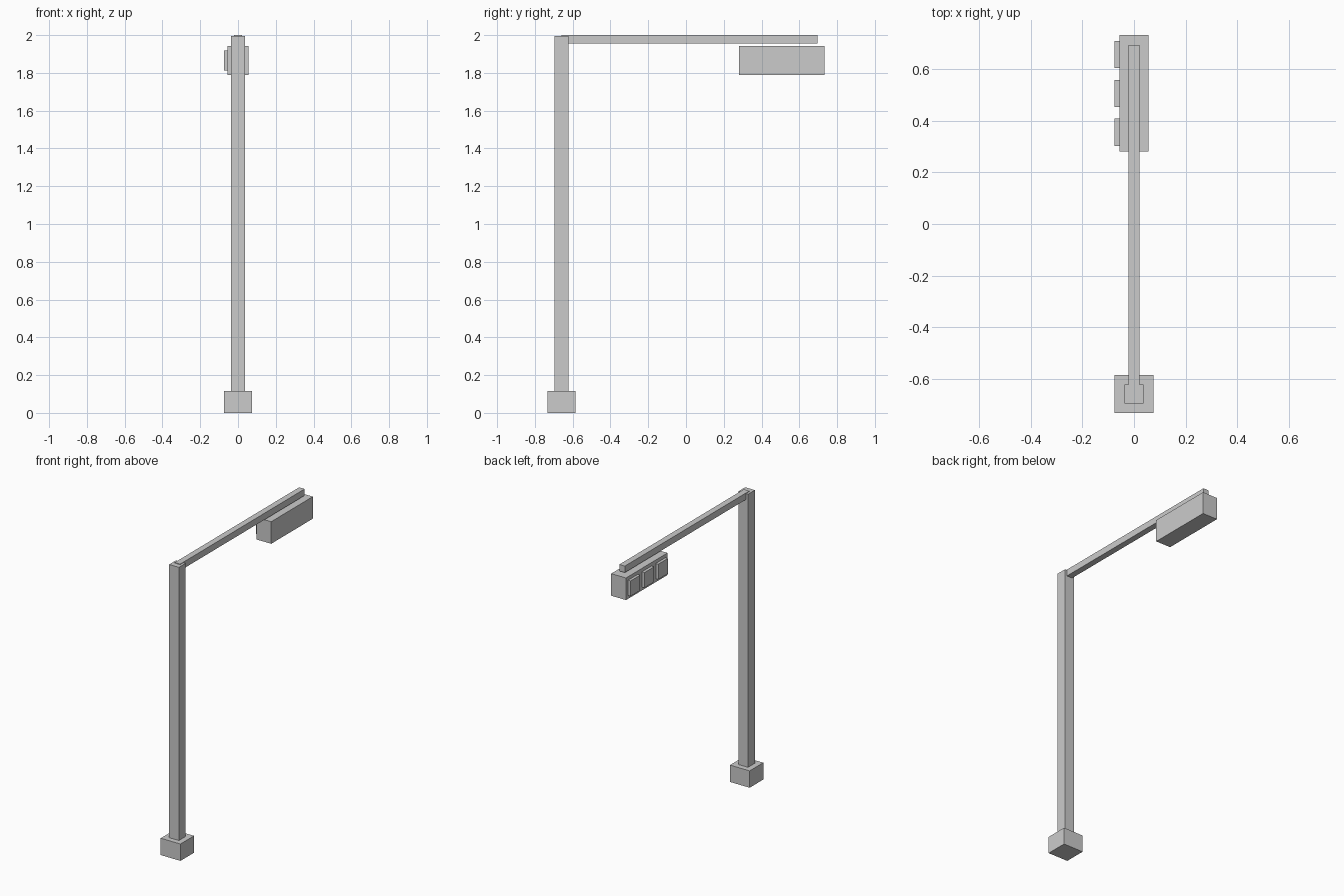
import bpy

if "Cube" in bpy.data.objects:
    bpy.data.objects.remove(bpy.data.objects["Cube"])


def box(name, x, y, z):
    """Axis-aligned box from (min, max) ranges."""
    bpy.ops.mesh.primitive_cube_add(size=1, location=[sum(r) / 2 for r in (x, y, z)])
    ob = bpy.context.object
    ob.name = name
    ob.scale = [r[1] - r[0] for r in (x, y, z)]
    bpy.ops.object.transform_apply(location=False, rotation=False, scale=True)
    return ob


# Footing, post and overhanging arm
box("base_block", (-0.075, 0.075), (-0.733, -0.585), (0, 0.116))
box("post", (-0.037, 0.037), (-0.696, -0.622), (0.116, 1.996))
box("arm", (-0.021, 0.021), (-0.659, 0.695), (1.955, 2.0))

# Signal housing hanging under the arm
box("signal_housing", (-0.056, 0.056), (0.281, 0.733), (1.79, 1.942))

# Three square lamps on the left face
for i in range(3):
    c = 0.507 + (i - 1) * 0.151
    box(f"lamp_{i + 1}", (-0.075, -0.056), (c - 0.0525, c + 0.0525), (1.813, 1.918))
